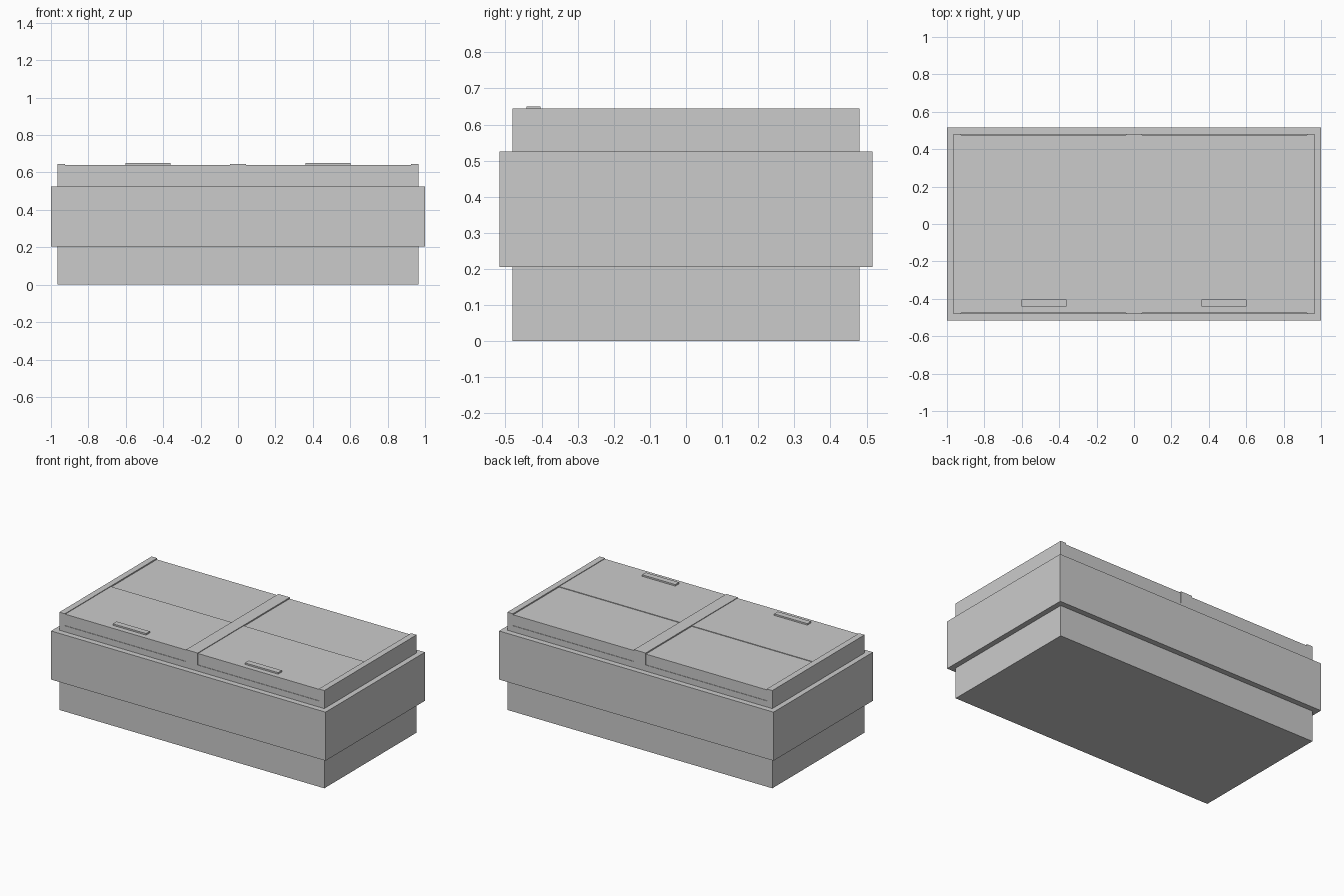
import bpy
import bmesh

if "Cube" in bpy.data.objects:
    bpy.data.objects.remove(bpy.data.objects["Cube"])


def box(name, x, y, z):
    """Add a box from its (min, max) range on each axis."""
    bm = bmesh.new()
    bmesh.ops.create_cube(bm, size=1)
    for v in bm.verts:
        for i, (lo, hi) in enumerate((x, y, z)):
            v.co[i] = hi if v.co[i] > 0 else lo
    mesh = bpy.data.meshes.new(name)
    bm.to_mesh(mesh)
    bm.free()
    obj = bpy.data.objects.new(name, mesh)
    bpy.context.collection.objects.link(obj)
    return obj


W, D = 0.965, 0.48              # half size of plinth and rim
RIM, LEDGE, TOP = 0.525, 0.565, 0.644

# Cabinet: recessed plinth, wide body, upper rim
box("plinth", (-W, W), (-D, D), (0, 0.205))
box("body", (-1, 1), (-0.517, 0.517), (0.205, RIM))
box("rim", (-W, W), (-D, D), (RIM, LEDGE))

# Rails that hold the lids
box("centre_rail", (-0.042, 0.042), (-D, D), (LEDGE, TOP))

for side, s in (("left", -1), ("right", 1)):
    def span(a, b):
        return tuple(sorted((s * a, s * b)))

    box(side + "_rail", span(0.925, W), (-D, D), (LEDGE, TOP))
    # Sliding lids, the front one slightly higher
    box(side + "_front_lid", span(0.042, 0.925), (-D + 0.003, 0), (LEDGE, 0.640))
    box(side + "_back_lid", span(0.042, 0.925), (0, D - 0.003), (LEDGE, 0.636))
    # Flat grip on the front lid
    box(side + "_handle", span(0.36, 0.602), (-0.442, -0.403), (0.640, 0.650))
